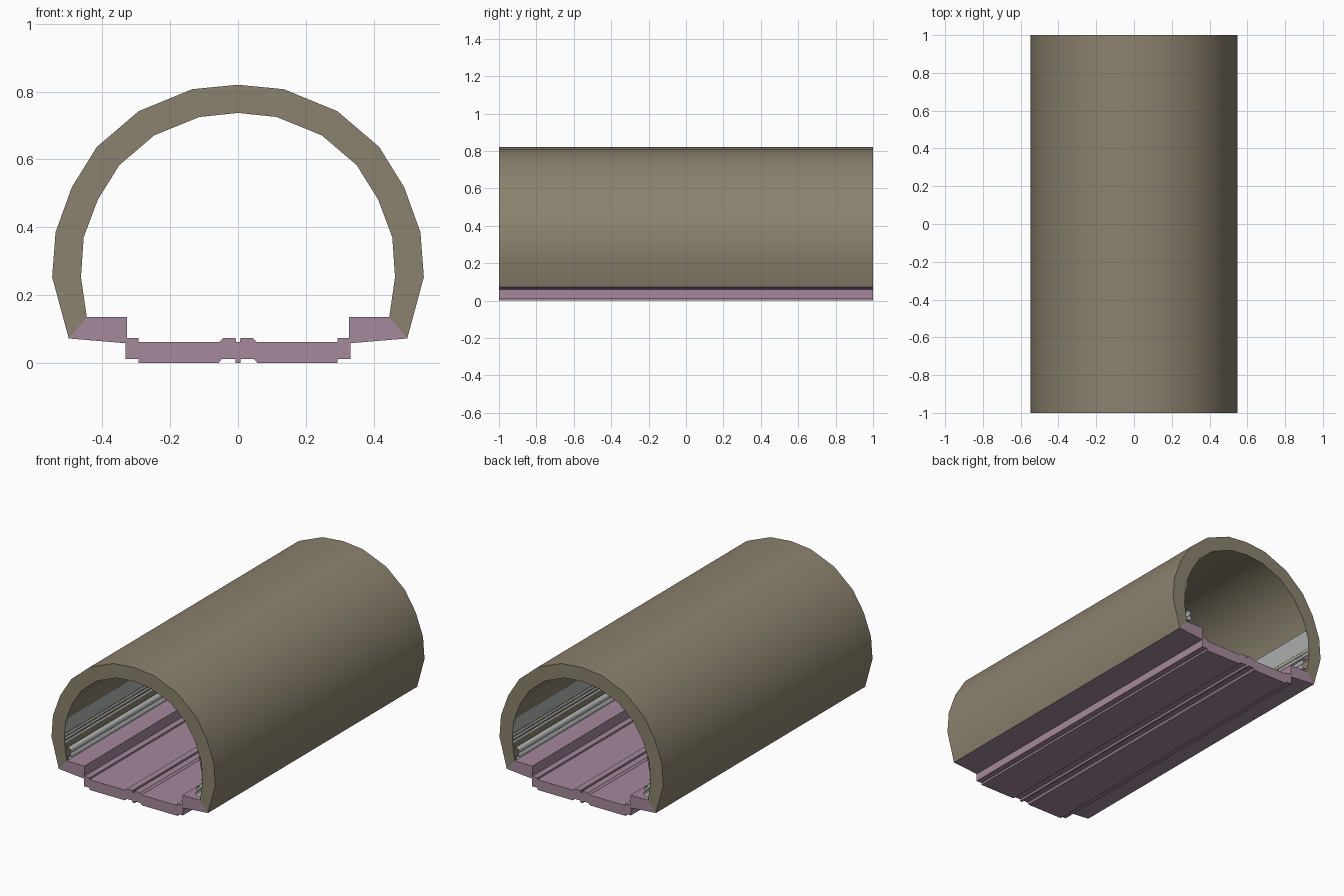
import bpy, bmesh, math

if "Cube" in bpy.data.objects:
    bpy.data.objects.remove(bpy.data.objects["Cube"])


def material(name, rgb):
    m = bpy.data.materials.new(name)
    m.diffuse_color = (*rgb, 1)
    m.use_nodes = True
    m.node_tree.nodes["Principled BSDF"].inputs["Base Color"].default_value = m.diffuse_color
    return m


CONCRETE = material("olive concrete", (0.26, 0.225, 0.157))
FLOOR = material("mauve floor", (0.375, 0.25, 0.335))
PIPE = material("light grey pipe", (0.45, 0.46, 0.46))


def extrude(name, pts, mat, closed=True, flip=False, smooth=None):
    """Sweep an x/z profile along the whole tunnel; closed profiles get end caps."""
    bm = bmesh.new()
    front = [bm.verts.new((x, -1, z)) for x, z in pts]
    back = [bm.verts.new((x, 1, z)) for x, z in pts]
    n = len(pts)
    for i in range(n if closed else n - 1):
        j = (i + 1) % n
        f = [front[i], front[j], back[j], back[i]]
        bm.faces.new(f[::-1] if flip else f)
    if closed:
        bm.faces.new(front)
        bm.faces.new(back[::-1])
        bmesh.ops.recalc_face_normals(bm, faces=bm.faces)
    me = bpy.data.meshes.new(name)
    bm.to_mesh(me)
    bm.free()
    me.materials.append(mat)
    ob = bpy.data.objects.new(name, me)
    bpy.context.collection.objects.link(ob)
    if smooth:
        bpy.ops.object.select_all(action='DESELECT')
        ob.select_set(True)
        bpy.context.view_layer.objects.active = ob
        bpy.ops.object.shade_smooth_by_angle(angle=math.radians(smooth))
    return ob


def mirrored(half):
    """Right half from the centre outwards -> full left-to-right profile."""
    return [(-x, z) for x, z in reversed(half) if x > 0] + half


def arc(cx, cz, r, a0, a1, n=8):
    angs = [math.radians(a0 + (a1 - a0) * i / n) for i in range(n + 1)]
    return [(cx + r * math.cos(a), cz + r * math.sin(a)) for a in angs]


# Vault lining
outer = [(0, .82), (.135, .807), (.293, .742), (.416, .637), (.49, .518),
         (.538, .385), (.548, .253), (.499, .072)]
inner = [(0, .737), (.114, .725), (.247, .671), (.35, .583), (.413, .482),
         (.455, .37), (.463, .253), (.446, .135)]
extrude("vault_lining", mirrored(outer) + mirrored(inner)[::-1], CONCRETE, smooth=35)

# Floor slab with raised side walkways and a central drain channel
top = [(.006, .062), (.007, .073), (.044, .073), (.055, .062), (.293, .062),
       (.293, .073), (.328, .073), (.328, .135), (.446, .135), (.499, .072)]
bottom = [(.007, 0), (.008, .012), (.047, .012), (.057, 0), (.294, 0),
          (.294, .012), (.331, .012), (.331, .058)]
extrude("floor_slab", mirrored(top) + mirrored(bottom)[::-1], FLOOR)

# Service lines along both walls, as open shells
pipes = arc(.431, .166, .016, 310, 130) + arc(.437, .198, .018, 230, 40)
lines = {
    "service_pipes": pipes,
    "cable_tray": [(.459, .30), (.452, .33), (.444, .37), (.437, .40), (.446, .397)],
    "cable_tray_back": [(.46, .30), (.455, .34), (.446, .397)],
}
for k, z in enumerate((.24, .262, .285)):
    lines[f"wall_cable_{k + 1}"] = arc(.464, z, .008, 270, 90, 6)

for side, s in (("right", 1), ("left", -1)):
    for name, pts in lines.items():
        extrude(f"{name}_{side}", [(s * x, z) for x, z in pts], PIPE,
                closed=False, flip=s < 0, smooth=50)
